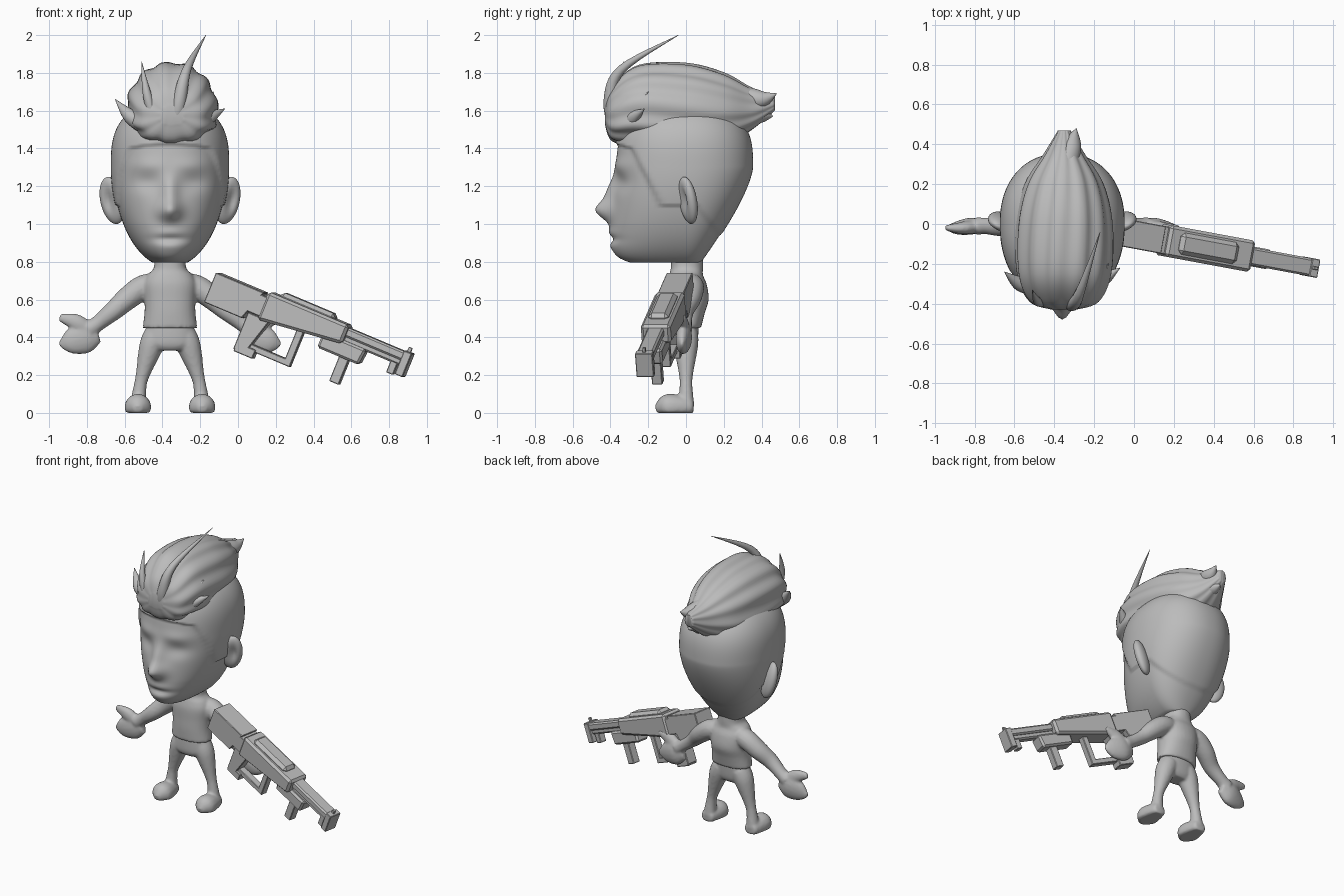
import bpy, bmesh, math
from mathutils import Vector, Matrix

cube = bpy.data.objects.get("Cube")
if cube:
    bpy.data.objects.remove(cube)

CENTRE = -.36       # centre line of the figure
TONE = (.5, .5, .5, 1)
grey = bpy.data.materials.new("plain grey")
grey.use_nodes = True
grey.diffuse_color = TONE
grey.node_tree.nodes["Principled BSDF"].inputs["Base Color"].default_value = TONE


def finish(bm, name, smooth=True):
    bmesh.ops.recalc_face_normals(bm, faces=bm.faces)
    mesh = bpy.data.meshes.new(name)
    bm.to_mesh(mesh)
    bm.free()
    mesh.materials.append(grey)
    obj = bpy.data.objects.new(name, mesh)
    bpy.context.collection.objects.link(obj)
    if smooth:
        bpy.ops.object.select_all(action="DESELECT")
        obj.select_set(True)
        bpy.context.view_layer.objects.active = obj
        bpy.ops.object.shade_smooth_by_angle(angle=math.radians(70))
    return obj


def spline(points, steps=6):
    """Smooth curve through tuples of any size."""
    curve = []
    for i in range(len(points) - 1):
        before, start = points[max(i - 1, 0)], points[i]
        end, after = points[i + 1], points[min(i + 2, len(points) - 1)]
        for step in range(steps):
            t = step / steps
            curve.append([q + t / 2 * (r - p + t * (2 * p - 5 * q + 4 * r - s
                          + t * (3 * (q - r) + s - p)))
                          for p, q, r, s in zip(before, start, end, after)])
    return curve + [list(points[-1])]


def angles(sides):
    return [math.tau * k / sides for k in range(sides)]


def rounded(value):
    """Slightly squared sine or cosine."""
    return math.copysign(abs(value) ** .9, value)


def skin(bm, rings):
    """Bridge rings of points into a closed tube."""
    loops = [[bm.verts.new(point) for point in ring] for ring in rings]
    for low, high in zip(loops, loops[1:]):
        for i in range(len(low)):
            bm.faces.new((low[i - 1], low[i], high[i], high[i - 1]))
    bm.faces.new(loops[0])
    bm.faces.new(loops[-1])


def tube(bm, points, ref=(0, 1, 0), flat=1, sides=16):
    """Round limb through (x offset, y, z, radius); flat scales it along ref."""
    path = spline(points)
    spots = [Vector((CENTRE + x, y, z)) for x, y, z, radius in path]
    rings = []
    for i, spot in enumerate(spots):
        along = (spots[min(i + 1, len(spots) - 1)] - spots[max(i - 1, 0)]).normalized()
        across = Vector(ref)
        across = (across - across.dot(along) * along).normalized()
        other = along.cross(across)
        rings.append([spot + path[i][-1] * (flat * math.cos(a) * across + math.sin(a) * other)
                      for a in angles(sides)])
    skin(bm, rings)


def limb_pair(bm, points, **options):
    for side in (1, -1):
        tube(bm, [(side * x, y, z, radius) for x, y, z, radius in points], **options)


def column(bm, rows, sides=32):
    """Upright form from rows of height, half width, front depth, back depth."""
    rings = []
    for z, width, front, back in rows:
        rings.append([(CENTRE + width * rounded(math.cos(a)),
                       (back if math.sin(a) > 0 else front) * rounded(math.sin(a)), z)
                      for a in angles(sides)])
    skin(bm, rings)


def blend(obj, rounds=4):
    """Fuse overlapping parts into one soft surface."""
    fuse = obj.modifiers.new("fuse", "REMESH")
    fuse.mode, fuse.voxel_size, fuse.use_smooth_shade = "VOXEL", .009, True
    soften = obj.modifiers.new("soften", "SMOOTH")
    soften.factor, soften.iterations = .5, rounds


# Head: an egg with a flat face, sloping nape, facial relief and raised cropped hair
def head_row(t):
    z = .795 + .85 * t
    front = .395 - .08 * max(z - 1, 0)
    if z < 1.3:
        s = (1.3 - z) / .53
        return z, .3 * math.sqrt(1 - s * s), front * math.sqrt(1 - s ** 16), .34 - .28 * s ** 1.4
    s = (z - 1.3) / .36
    dome = math.sqrt(1 - s ** 3)
    return z, .3 * dome, front * math.sqrt(1 - s ** 4), .34 * dome


def hairline(z):
    if z > 1.1:
        return -.13 - .5 * (z - 1.1) - 3 * max(z - 1.4, 0)
    return .05 + .8 * (1.1 - z)


# Relief rows: x offset, height, half width, half height, depth
RELIEF = {
    "nose tip": (0, 1.07, .06, .055, .075),
    "nose bridge": (0, 1.16, .045, .09, .04),
    "brows": (.12, 1.31, .1, .04, .01),
    "eye sockets": (.12, 1.22, .08, .05, -.02),
    "upper lip": (0, .955, .08, .03, .012),
    "mouth": (0, .92, .09, .02, -.015),
    "lower lip": (0, .885, .08, .03, .01),
}
bm = bmesh.new()
column(bm, [head_row(i / 80) for i in range(81)], sides=120)
for vert in bm.verts:
    x, y, z = vert.co.x - CENTRE, vert.co.y, vert.co.z
    if y < -.2:
        for x0, z0, wide, tall, depth in RELIEF.values():
            vert.co.y -= depth * math.exp(-((abs(x) - x0) / wide) ** 2 - ((z - z0) / tall) ** 2)
    raised = .045 * min(max((y - hairline(z)) / .03 + .5, 0), 1)
    vert.co.x += raised * x
    vert.co.y += raised * y
finish(bm, "head")

# Ears: forward-leaning ovals with a hollow on the front
for side, label in ((1, "left_ear"), (-1, "right_ear")):
    bm = bmesh.new()
    bmesh.ops.create_uvsphere(bm, u_segments=32, v_segments=20, radius=1)
    for vert in bm.verts:
        x, y, z = vert.co
        hollow = .7 * math.exp(-6 * (x - .3) ** 2 - 4 * z * z) if y < 0 else 0
        out = .065 * x + .02 * z
        vert.co = (CENTRE + side * (.305 + out), .01 + .045 * (y + hollow) + .3 * out - .025 * z,
                   1.125 + .125 * z)
    finish(bm, label)

# Swept-back quiff: sections of y, bottom, top, half width, ridged into strands
QUIFF = [(-.43, 1.53, 1.62, .06), (-.39, 1.44, 1.73, .17), (-.25, 1.42, 1.84, .23),
         (0, 1.4, 1.85, .235), (.2, 1.42, 1.8, .19), (.35, 1.5, 1.72, .1), (.47, 1.6, 1.68, .03)]
bm = bmesh.new()
rings = []
for y, low, high, width in spline(QUIFF):
    ring = []
    for a in angles(96):
        ridge = 1 + .035 * math.cos(11 * a + 3 * y)
        wide = ridge * width * (1 - .15 * math.sin(a))
        ring.append((CENTRE + .01 + wide * rounded(math.cos(a)), y,
                     (low + high + (high - low) * rounded(math.sin(a)) * min(ridge, 1.02)) / 2))
    rings.append(ring)
skin(bm, rings)
finish(bm, "quiff")

# Loose locks: root, bend and tip, tapering to a point
LOCKS = {
    "forelock": (.04, [(.02, -.36, 1.48), (.05, -.4, 1.65), (.09, -.34, 1.82), (.19, -.04, 2)]),
    "thin_lock": (.03, [(-.06, -.37, 1.48), (-.12, -.39, 1.68), (-.15, -.33, 1.86)]),
    "right_spike": (.05, [(-.12, -.3, 1.52), (-.21, -.3, 1.57), (-.29, -.24, 1.66)]),
    "left_spike": (.05, [(.12, -.3, 1.52), (.2, -.28, 1.56), (.29, -.22, 1.61)]),
    "left_high_spike": (.05, [(.1, -.3, 1.56), (.19, -.28, 1.62), (.23, -.2, 1.7)]),
    "tail_top": (.06, [(.02, .3, 1.67), (.05, .4, 1.66), (.07, .48, 1.69)]),
    "tail_low": (.06, [(.02, .3, 1.6), (.02, .4, 1.58), (.02, .46, 1.57)]),
}
for label, (radius, points) in LOCKS.items():
    bm = bmesh.new()
    last = len(points) - 1
    tube(bm, [(*point, radius * (1.03 - (i / last) ** 2)) for i, point in enumerate(points)],
         ref=(1, 0, 0))
    finish(bm, label)

# Neck, shirt, arms and mitten hands fused together
bm = bmesh.new()
column(bm, spline([(.45, .145, .095, .08), (.53, .135, .1, .1), (.6, .135, .1, .12), (.68, .14, .1, .11),
                   (.73, .12, .09, .09), (.77, .085, .08, .09), (.86, .085, .08, .09)]))
limb_pair(bm, [(.06, .02, .68, .06), (.14, .03, .665, .066), (.22, .02, .61, .062),
               (.3, -.01, .54, .052), (.38, -.01, .475, .042), (.43, -.01, .44, .045)])
limb_pair(bm, [(.38, -.01, .42, .05), (.45, -.01, .4, .085), (.53, -.02, .375, .065),
               (.585, -.02, .36, .015)], flat=.5)
limb_pair(bm, [(.44, -.01, .43, .05), (.5, -.02, .48, .045), (.585, -.02, .505, .02)], flat=.7)
blend(finish(bm, "shirt_and_arms"))

# Trousers and shoes fused together
bm = bmesh.new()
column(bm, spline([(.33, .09, .06, .04), (.37, .135, .08, .06), (.48, .12, .08, .07)]))
limb_pair(bm, [(.07, 0, .42, .065), (.1, 0, .35, .064), (.145, 0, .2, .037),
               (.16, 0, .13, .035), (.17, 0, .04, .045)])
limb_pair(bm, [(.17, .04, .03, .025), (.17, .02, .03, .05), (.17, -.1, .03, .07),
               (.17, -.16, .02, .02)], ref=(1, 0, 0))
for vert in bm.verts:
    vert.co.z = max(vert.co.z, 0)
blend(finish(bm, "trousers_and_shoes"))

# Rifle: chamfered blocks in a frame tilted along the barrel
FRAME = (Matrix.Translation((.2, -.09, .55)) @ Matrix.Rotation(math.radians(-10.5), 4, "Z")
         @ Matrix.Rotation(math.radians(22.5), 4, "Y"))


def block(name, back, front, bottom, top, half, rise=0, narrow=0, chamfer=.004):
    outline = [(back, bottom), (front - narrow, bottom + rise), (front, top), (back, top)]
    bm = bmesh.new()
    skin(bm, [[(x, y, z) for x, z in outline] for y in (-half, half)])
    obj = finish(bm, name, smooth=False)
    obj.matrix_world = FRAME
    bevel = obj.modifiers.new("chamfer", "BEVEL")
    bevel.width, bevel.segments = chamfer, 1


block("rifle_stock", -.36, -.08, -.11, .06, .07, narrow=.06)
block("stock_neck", -.14, 0, -.065, .045, .07)
block("rifle_body", -.06, .41, -.085, .075, .08, rise=.055, chamfer=.015)
block("top_cover", 0, .32, .05, .1, .055, chamfer=.02)
block("front_guard", .29, .54, -.1, -.01, .05, narrow=.01, chamfer=.012)
block("upper_barrel", .35, .75, .01, .06, .045, chamfer=.01)
block("lower_barrel", .35, .75, -.02, .02, .03, chamfer=.01)
block("muzzle", .73, .775, -.07, .065, .047)
block("front_sight", .74, .76, .06, .09, .008, chamfer=.002)
block("barrel_lug", .68, .72, -.08, 0, .025)
block("front_grip", .415, .47, -.24, -.08, .028)
block("rear_grip", -.125, 0, -.28, -.07, .04, narrow=.06)
block("grip_foot", -.12, -.01, -.29, -.24, .04)
block("guard_bottom", -.05, .19, -.255, -.22, .025)
block("guard_front", .15, .19, -.25, -.04, .025)
